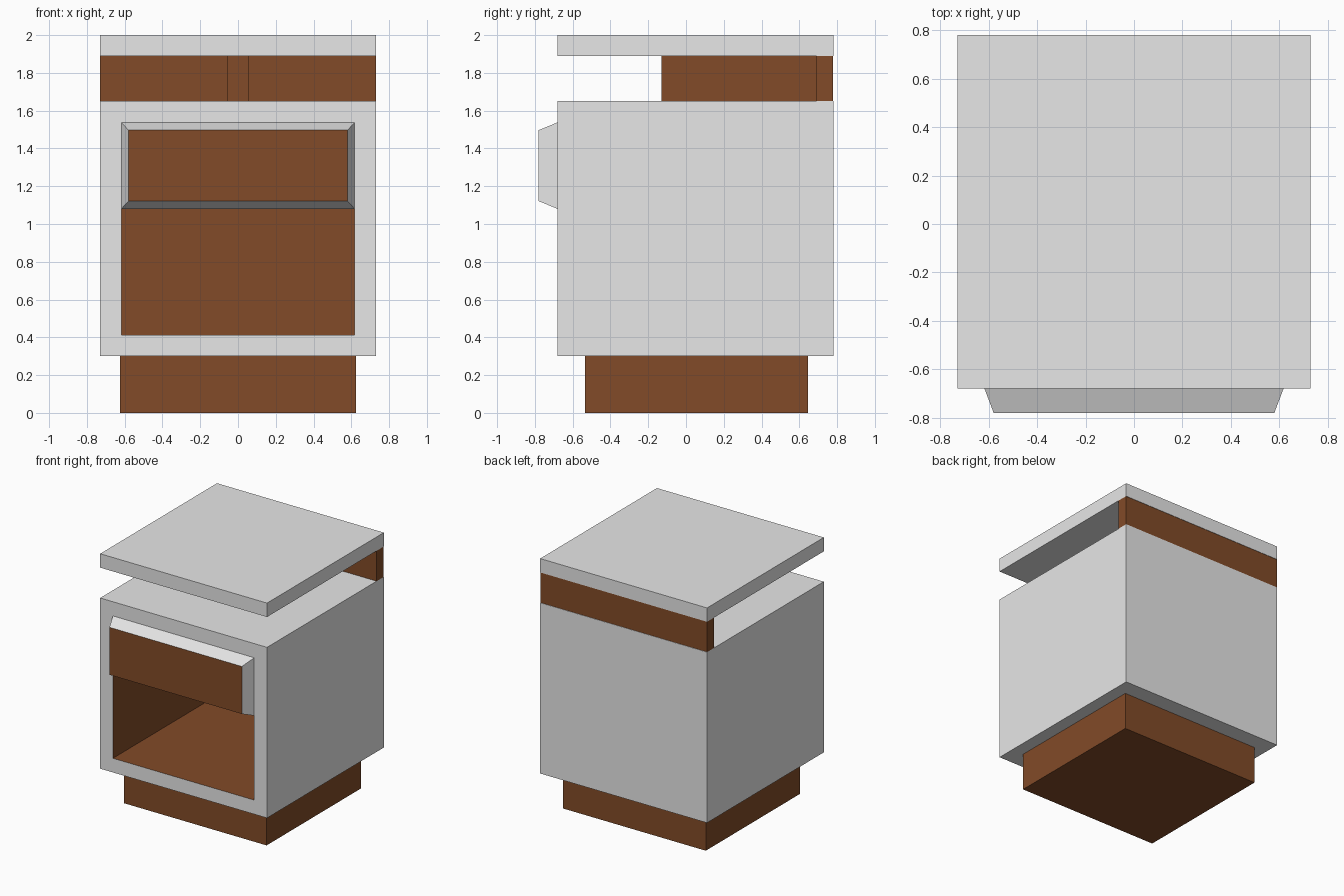
import bpy, bmesh
from mathutils import Vector

if "Cube" in bpy.data.objects:
    bpy.data.objects.remove(bpy.data.objects["Cube"])


def material(name, color):
    m = bpy.data.materials.new(name)
    m.diffuse_color = (*color, 1)
    m.use_nodes = True
    m.node_tree.nodes["Principled BSDF"].inputs["Base Color"].default_value = m.diffuse_color
    return m


GREY = material("light grey", (0.8, 0.8, 0.8))
BROWN = material("wood brown", (0.223, 0.07, 0.021))


def box_bmesh(lo, hi):
    lo, hi = Vector(lo), Vector(hi)
    bm = bmesh.new()
    bmesh.ops.create_cube(bm, size=1)
    for v in bm.verts:
        v.co = Vector((v.co[i] + 0.5) * (hi[i] - lo[i]) + lo[i] for i in range(3))
    return bm


def finish(bm, name, mats):
    bm.normal_update()
    me = bpy.data.meshes.new(name)
    bm.to_mesh(me)
    bm.free()
    for m in mats:
        me.materials.append(m)
    ob = bpy.data.objects.new(name, me)
    bpy.context.collection.objects.link(ob)
    return ob


def box(name, lo, hi, mat):
    return finish(box_bmesh(lo, hi), name, [mat])


# Plinth, raised back rail, centre support and floating top
box("plinth", (-0.625, -0.535, 0), (0.625, 0.645, 0.30), BROWN)
box("back_rail", (-0.73, 0.69, 1.65), (0.73, 0.777, 1.89), BROWN)
box("centre_support", (-0.055, -0.13, 1.65), (0.055, 0.69, 1.89), BROWN)
box("top_slab", (-0.73, -0.68, 1.89), (0.73, 0.78, 2.0), GREY)

# Cabinet: inset front, split into drawer panel and open compartment
bm = box_bmesh((-0.73, -0.68, 0.30), (0.73, 0.78, 1.65))
bm.normal_update()
front = min(bm.faces, key=lambda f: f.calc_center_median().y)
bmesh.ops.inset_region(bm, faces=[front], thickness=0.112, use_even_offset=True)
bmesh.ops.bisect_plane(bm, geom=[front, *front.edges, *front.verts],
                       plane_co=(0, 0, 1.08), plane_no=(0, 0, 1))
halves = [f for f in bm.faces
          if abs(f.calc_center_median().y + 0.68) < 1e-4
          and all(abs(v.co.x) < 0.7 and 0.35 < v.co.z < 1.6 for v in f.verts)]
halves.sort(key=lambda f: f.calc_center_median().z)
lower, upper = halves[0], halves[-1]

# Drawer front: pushed forward with a tapered edge, brown face
face = bmesh.ops.extrude_discrete_faces(bm, faces=[upper])["faces"][0]
c = face.calc_center_median()
for v in face.verts:
    v.co.x *= 0.58 / 0.618
    v.co.z = c.z + (v.co.z - c.z) * 0.82
    v.co.y = -0.78
face.material_index = 1

# Open compartment: pushed back, brown lining
back = bmesh.ops.extrude_discrete_faces(bm, faces=[lower])["faces"][0]
for v in back.verts:
    v.co.y = 0.67
back.material_index = 1
for e in back.edges:
    for f in e.link_faces:
        f.material_index = 1
finish(bm, "cabinet", [GREY, BROWN])
